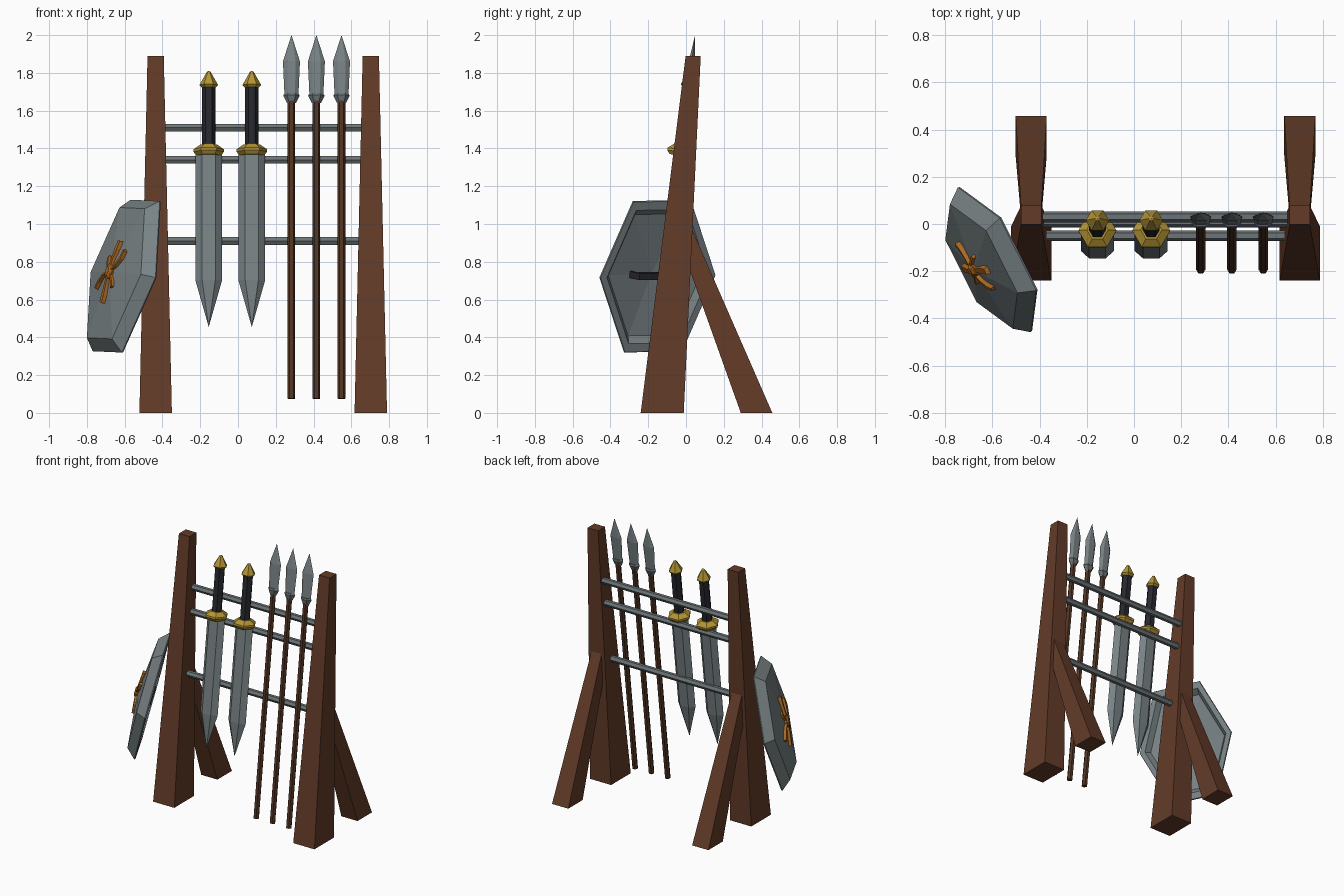
import bpy, bmesh, math
from mathutils import Matrix, Vector

if "Cube" in bpy.data.objects:
    bpy.data.objects.remove(bpy.data.objects["Cube"])

def mat(name, rgb):
    m = bpy.data.materials.new(name)
    m.diffuse_color = (*rgb, 1)
    m.use_nodes = True
    m.node_tree.nodes["Principled BSDF"].inputs["Base Color"].default_value = m.diffuse_color
    return m

WOOD = mat("brown wood", (0.125, 0.044, 0.021))
SHAFT = mat("dark shaft wood", (0.085, 0.036, 0.018))
STEEL = mat("grey steel", (0.19, 0.225, 0.235))
RAIL = mat("rail steel", (0.15, 0.175, 0.185))
GRIP = mat("black grip", (0.02, 0.021, 0.028))
GOLD = mat("gold", (0.46, 0.30, 0.035))
COPPER = mat("orange copper", (0.42, 0.14, 0.015))

def loft(name, rings, material, matrix=Matrix(), close=False):
    """Skin rings of equal point count; cap the ends, or close into a loop."""
    bm = bmesh.new()
    vs = [[bm.verts.new(matrix @ Vector(p)) for p in r] for r in rings]
    n = len(vs[0])
    pairs = list(zip(vs, vs[1:])) + ([(vs[-1], vs[0])] if close else [])
    for a, b in pairs:
        for i in range(n):
            j = (i + 1) % n
            bm.faces.new((a[i], a[j], b[j], b[i]))
    if not close:
        bm.faces.new(vs[0][::-1])
        bm.faces.new(vs[-1])
    bmesh.ops.remove_doubles(bm, verts=bm.verts, dist=0.0002)
    bmesh.ops.recalc_face_normals(bm, faces=bm.faces)
    me = bpy.data.meshes.new(name)
    bm.to_mesh(me)
    bm.free()
    me.materials.append(material)
    ob = bpy.data.objects.new(name, me)
    bpy.context.collection.objects.link(ob)
    return ob

def ring(rx, ry, z, n=6, phase=0.0):
    return [(rx * math.cos(phase + math.tau * i / n),
             ry * math.sin(phase + math.tau * i / n), z) for i in range(n)]

def turned(name, profile, material, matrix, flat=1.0, n=6, phase=0.0):
    return loft(name, [ring(r, r * flat, z, n, phase) for r, z in profile], material, matrix)

def rect(x, hx, y0, y1, z0, z1=None):
    z1 = z0 if z1 is None else z1
    return [(x - hx, y0, z0), (x + hx, y0, z0), (x + hx, y1, z1), (x - hx, y1, z1)]

# Frame: leaning posts with rear braces
for side, x in (("left", -0.436), ("right", 0.703)):
    loft(side + "_post", [rect(x, 0.086, -0.24, -0.012, 0),
                          rect(x, 0.043, -0.002, 0.078, 1.89)], WOOD)
    loft(side + "_brace", [rect(x, 0.066, 0.29, 0.457, 0),
                           rect(x, 0.040, -0.01, 0.02, 0.84, 1.0)], WOOD)

# Rails
for name, y, z in (("top_rail", 0.03, 1.51), ("middle_rail", 0.009, 1.34), ("low_rail", -0.05, 0.91)):
    loft(name, [[(x, y + c, z + s) for c, s, _ in ring(0.023, 0.023, 0, 6)]
                for x in (-0.42, 0.69)], RAIL)

def lean(x):
    return (Matrix.Translation((x, -0.202, 0)) @ Matrix.Rotation(-math.atan(0.125), 4, 'X')
            @ Matrix.Diagonal((1, 1, 1.008, 1)))

# Swords hanging point down
for i, x in enumerate((-0.155, 0.073)):
    m, tag = lean(x), f"_{i + 1}"
    turned("sword_blade" + tag, [(0, 0.455), (0.07, 0.70), (0.07, 1.37)], STEEL, m, 0.52)
    turned("sword_guard" + tag, [(0.065, 1.363), (0.081, 1.382), (0.081, 1.395), (0.045, 1.42)], GOLD, m)
    turned("sword_grip" + tag, [(0.036, 1.41), (0.036, 1.73)], GRIP, m)
    turned("sword_pommel" + tag, [(0.03, 1.715), (0.05, 1.735), (0.01, 1.805), (0, 1.81)], GOLD, m)

# Spears
for i, x in enumerate((0.283, 0.415, 0.548)):
    m, tag = lean(x), f"_{i + 1}"
    turned("spear_shaft" + tag, [(0.02, 0.075), (0.02, 1.65)], SHAFT, m, n=6)
    turned("spear_collar" + tag, [(0.024, 1.64), (0.044, 1.68), (0.036, 1.69)], RAIL, m, 0.65)
    turned("spear_head" + tag, [(0.037, 1.685), (0.045, 1.86), (0, 2.0)], STEEL, m, 0.4)

# Shield frame: local x across, y up, z outward from the dish
d = Vector((0.45, -0.893, -0.02)).normalized()
u = Vector((0.10, 0.023, 0.40)).normalized()
n = d.cross(u).normalized()
S = Matrix((d, u, n)).transposed().to_4x4()
S.translation = (-0.585, -0.148, 0.722)

def hexa(k, z):
    return ring(0.344 * k, 0.478 * k, z)

loft("shield", [hexa(0, 0.108), hexa(0.86, 0.072), hexa(1, 0.008), hexa(0.99, 0),
                hexa(0.88, 0), hexa(0.80, 0.04), hexa(0, 0.075)], STEEL, S, close=True)

# Handle on the hollow side
loft("shield_handle", [[(x, y, z - h) for y, z in ((-0.018, 0), (0.018, 0), (0.018, 0.03), (-0.018, 0.03))]
                       for x, h in ((-0.14, -0.05), (-0.11, 0.0), (0.11, 0.0), (0.14, -0.05))], GRIP, S)

# Emblem: domed boss with six bent arms, following the slope of the shield
turned("emblem_boss", [(0.036, 0.095), (0.036, 0.115), (0.02, 0.128)], COPPER, S, 1.3)
for i, (ang, length, bend, w) in enumerate(((88, 0.17, -0.1, 0.022), (268, 0.17, -0.1, 0.022),
                                            (30, 0.155, 0.5, 0.013), (195, 0.155, 0.5, 0.013),
                                            (-35, 0.10, -0.5, 0.013), (145, 0.10, -0.5, 0.013))):
    rings = []
    for t, k in ((0.1, 0.6), (0.4, 0.6), (0.75, 0.9), (1.0, 0.8)):
        a = math.radians(ang) + bend * (t - 0.3)
        c = Vector((math.cos(a), math.sin(a), 0)) * length * t
        s = Vector((-math.sin(a), math.cos(a), 0)) * w * k
        lo, hi = Vector((0, 0, 0.09)), Vector((0, 0, 0.122 - 0.012 * t))
        rings.append([c - s + lo, c + s + lo, c + s * 0.7 + hi, c - s * 0.7 + hi])
    loft(f"emblem_arm_{i + 1}", rings, COPPER, S)
